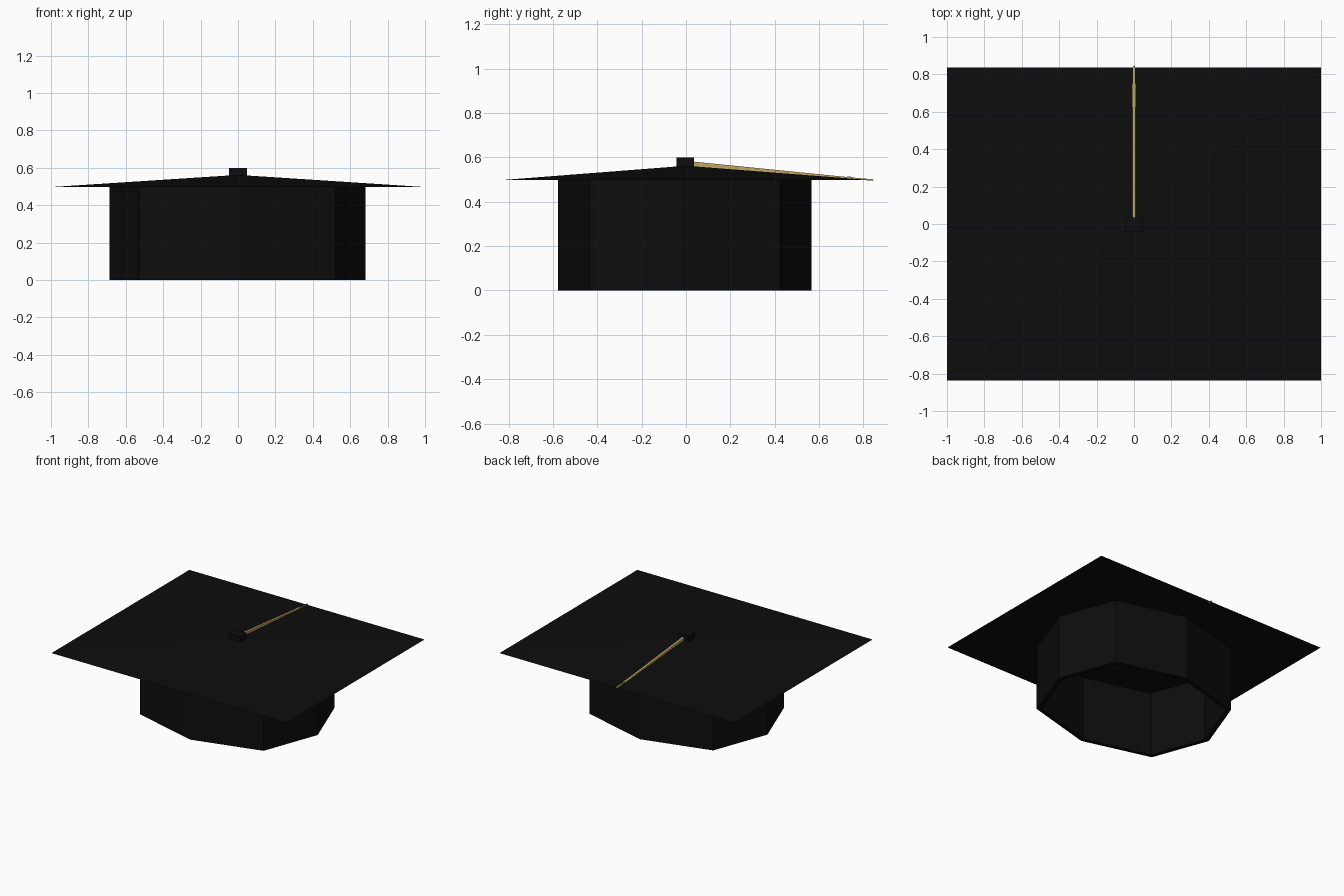
import bpy, bmesh

if "Cube" in bpy.data.objects:
    bpy.data.objects.remove(bpy.data.objects["Cube"])


def make_material(name, colour):
    mat = bpy.data.materials.new(name)
    mat.use_nodes = True
    mat.diffuse_color = colour
    mat.node_tree.nodes["Principled BSDF"].inputs["Base Color"].default_value = colour
    return mat


black = make_material("black cloth", (0.004, 0.004, 0.004, 1))
gold = make_material("gold thread", (0.54, 0.38, 0.11, 1))


def finish(name, bm, mat):
    bmesh.ops.recalc_face_normals(bm, faces=bm.faces)
    mesh = bpy.data.meshes.new(name)
    bm.to_mesh(mesh)
    bm.free()
    mesh.materials.append(mat)
    obj = bpy.data.objects.new(name, mesh)
    bpy.context.collection.objects.link(obj)
    return obj


def loft(name, rings, mat):
    """Join equal-length rings of points and cap both ends."""
    bm = bmesh.new()
    loops = [[bm.verts.new(p) for p in ring] for ring in rings]
    for a, b in zip(loops, loops[1:]):
        for i in range(len(a)):
            j = (i + 1) % len(a)
            bm.faces.new((a[i], a[j], b[j], b[i]))
    bm.faces.new(loops[0])
    bm.faces.new(loops[-1])
    return finish(name, bm, mat)


# Eight-sided skull cap, hollow and open underneath
BRIM_Z = 0.497
outline = [(0.685, 0), (0.525, 0.43), (0, 0.572), (-0.525, 0.43),
           (-0.685, 0), (-0.525, -0.43), (0, -0.572), (0.525, -0.43)]
bm = bmesh.new()
rings = []
for scale, z in ((0.95, BRIM_Z), (0.95, 0), (1, 0), (1, BRIM_Z)):
    rings.append([bm.verts.new((x * scale - 0.003, y * scale - 0.006, z)) for x, y in outline])
for a, b in zip(rings, rings[1:]):
    for i in range(len(outline)):
        j = (i + 1) % len(outline)
        bm.faces.new((a[i], a[j], b[j], b[i]))
finish("skull_cap", bm, black)

# Board: very shallow pyramid with a flat underside
bm = bmesh.new()
corners = [bm.verts.new((x, y, BRIM_Z)) for x, y in
           ((-1, -0.837), (1, -0.837), (1, 0.837), (-1, 0.837))]
apex = bm.verts.new((0, 0, 0.562))
bm.faces.new(corners)
for i in range(4):
    bm.faces.new((corners[i], corners[(i + 1) % 4], apex))
finish("board", bm, black)


def box_ring(y, half_width, low, high):
    return [(-half_width, y, low), (half_width, y, low),
            (half_width, y, high), (-half_width, y, high)]


# Button on the peak
loft("button", [box_ring(y, 0.048, 0.54, 0.6) for y in (-0.042, 0.036)], black)

# Tassel: tapering cord, knot and thin tail hanging to the back edge
loft("tassel_cord", [box_ring(0.03, 0.009, 0.555, 0.581),
                     box_ring(0.73, 0.009, 0.5, 0.511)], gold)
loft("tassel_knot", [box_ring(0.725, 0.011, 0.5, 0.514),
                     box_ring(0.75, 0.011, 0.498, 0.512)], gold)
loft("tassel_tail", [box_ring(0.75, 0.005, 0.5, 0.509),
                     box_ring(0.845, 0.005, 0.495, 0.501)], gold)
